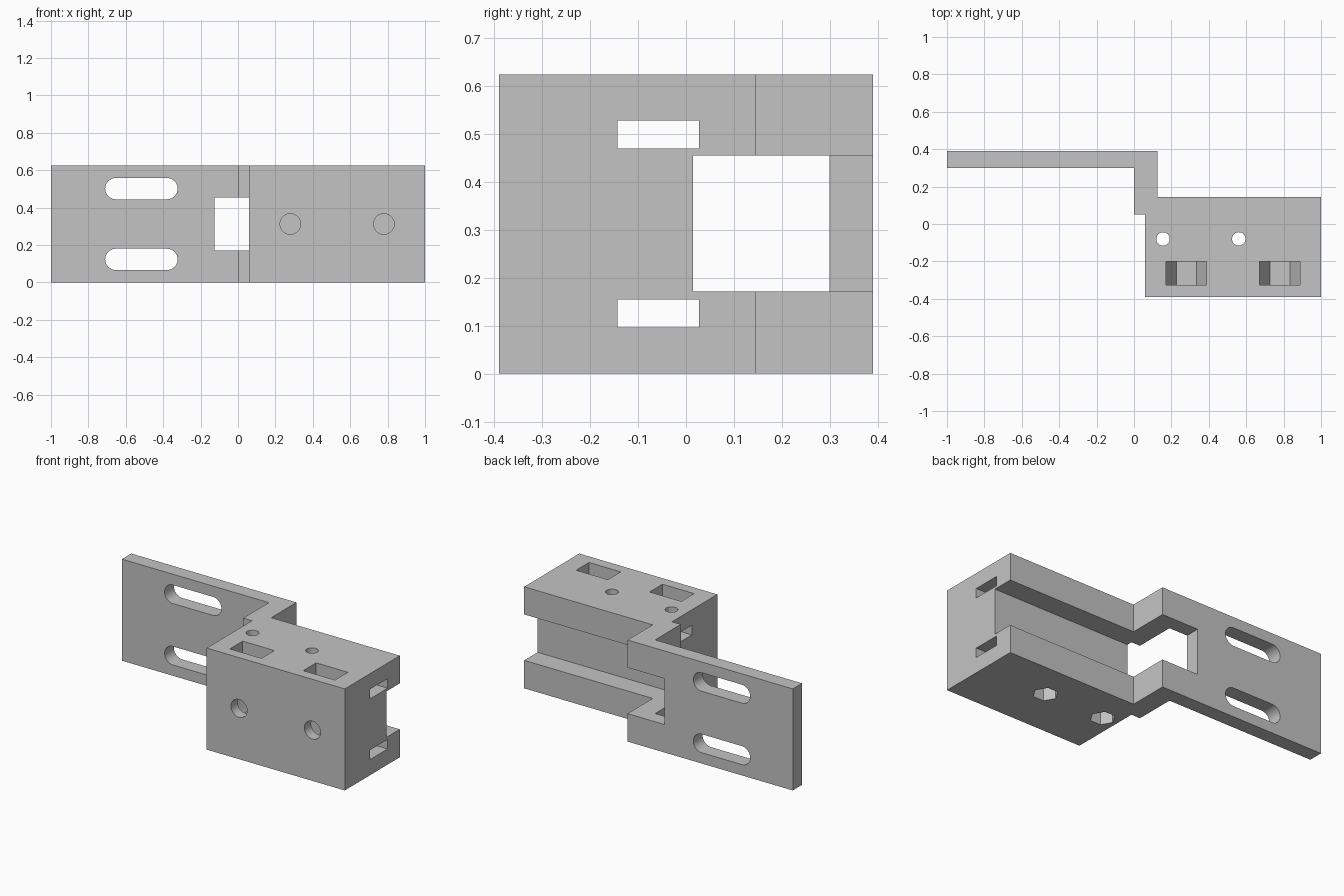
import bpy
import bmesh
from math import cos, sin, pi, radians
from mathutils import Vector

cube = bpy.data.objects.get("Cube")
if cube:
    bpy.data.objects.remove(cube, do_unlink=True)

grey = bpy.data.materials.new("plain grey")
grey.use_nodes = True
colour = (0.55, 0.55, 0.55, 1)
grey.diffuse_color = colour
grey.node_tree.nodes["Principled BSDF"].inputs["Base Color"].default_value = colour

HEIGHT = 0.625
MID = HEIGHT / 2


def prism(name, points, axis, start, end):
    """Extrude a closed outline along an axis; outlines are (x, y) for z and (x, z) for y."""
    bm = bmesh.new()
    if axis == "z":
        verts = [bm.verts.new((a, b, start)) for a, b in points]
        move = Vector((0, 0, end - start))
    else:
        verts = [bm.verts.new((a, start, b)) for a, b in points]
        move = Vector((0, end - start, 0))
    face = bm.faces.new(verts)
    top = bmesh.ops.extrude_face_region(bm, geom=[face])["geom"]
    bmesh.ops.translate(bm, vec=move, verts=[v for v in top if isinstance(v, bmesh.types.BMVert)])
    bmesh.ops.recalc_face_normals(bm, faces=bm.faces)
    mesh = bpy.data.meshes.new(name)
    bm.to_mesh(mesh)
    bm.free()
    mesh.materials.append(grey)
    obj = bpy.data.objects.new(name, mesh)
    bpy.context.collection.objects.link(obj)
    return obj


def rect(a0, a1, b0, b1):
    return [(a0, b0), (a1, b0), (a1, b1), (a0, b1)]


def ring(a, b, radius, sides):
    return [(a + radius * cos(2 * pi * i / sides), b + radius * sin(2 * pi * i / sides))
            for i in range(sides)]


def stadium(a0, a1, b, radius, steps=16):
    """Outline of a slot with round ends."""
    arc = [-pi / 2 + pi * i / steps for i in range(steps + 1)]
    right = [(a1 - radius + radius * cos(t), b + radius * sin(t)) for t in arc]
    left = [(a0 + radius - radius * cos(t), b - radius * sin(t)) for t in arc]
    return right + left


# Stepped bracket: thin plate, neck and thick block in one outline
outline = [(-1, 0.3), (0, 0.3), (0, 0.05), (0.06, 0.05), (0.06, -0.39),
           (1, -0.39), (1, 0.145), (0.125, 0.145), (0.125, 0.39), (-1, 0.39)]
bracket = prism("stepped_bracket", outline, "z", 0, HEIGHT)

# Channel along the back of the block, open through the neck and plate
cutters = [prism("channel_cutter", rect(-0.125, 1.1, 0.015, 0.6), "z", 0.172, 0.455)]

for side in (-1, 1):
    # Round-ended adjustment slots in the plate
    cutters.append(prism("plate_slot_cutter", stadium(-0.71, -0.323, MID + side * 0.189, 0.057),
                         "y", 0.2, 0.5))
    # Flat slots running the length of the block
    z = MID + side * 0.187
    cutters.append(prism("belt_slot_cutter", rect(-0.05, 1.1, -0.143, 0.027),
                         "z", z - 0.0295, z + 0.0295))

# Vertical screw holes with hexagonal nut recesses underneath
for x in (0.155, 0.56):
    cutters.append(prism("screw_hole_cutter", ring(x, -0.08, 0.036, 32), "z", -0.1, 0.8))
    cutters.append(prism("nut_recess_cutter", ring(x, -0.08, 0.071, 6), "z", -0.1, 0.105))

# Front bolt holes meeting nut traps that drop in from the top
for x in (0.28, 0.78):
    r = 0.108
    hexagon = ring(x, MID, r, 6)
    trap = [(x + r, 0.8), (x - r, 0.8)] + hexagon[3:] + hexagon[:1]
    cutters.append(prism("nut_trap_cutter", trap, "y", -0.325, -0.2))
    cutters.append(prism("bolt_hole_cutter", ring(x, MID, 0.055, 40), "y", -0.5, -0.25))

# Apply all the cuts, then drop the cutters
bpy.ops.object.select_all(action="DESELECT")
bpy.context.view_layer.objects.active = bracket
bracket.select_set(True)
for cutter in cutters:
    cutter.hide_render = True
    cut = bracket.modifiers.new("cut", "BOOLEAN")
    cut.operation = "DIFFERENCE"
    cut.solver = "EXACT"
    cut.object = cutter
    bpy.ops.object.modifier_apply(modifier=cut.name)
    bpy.data.objects.remove(cutter, do_unlink=True)

bpy.ops.object.shade_smooth_by_angle(angle=radians(30))
